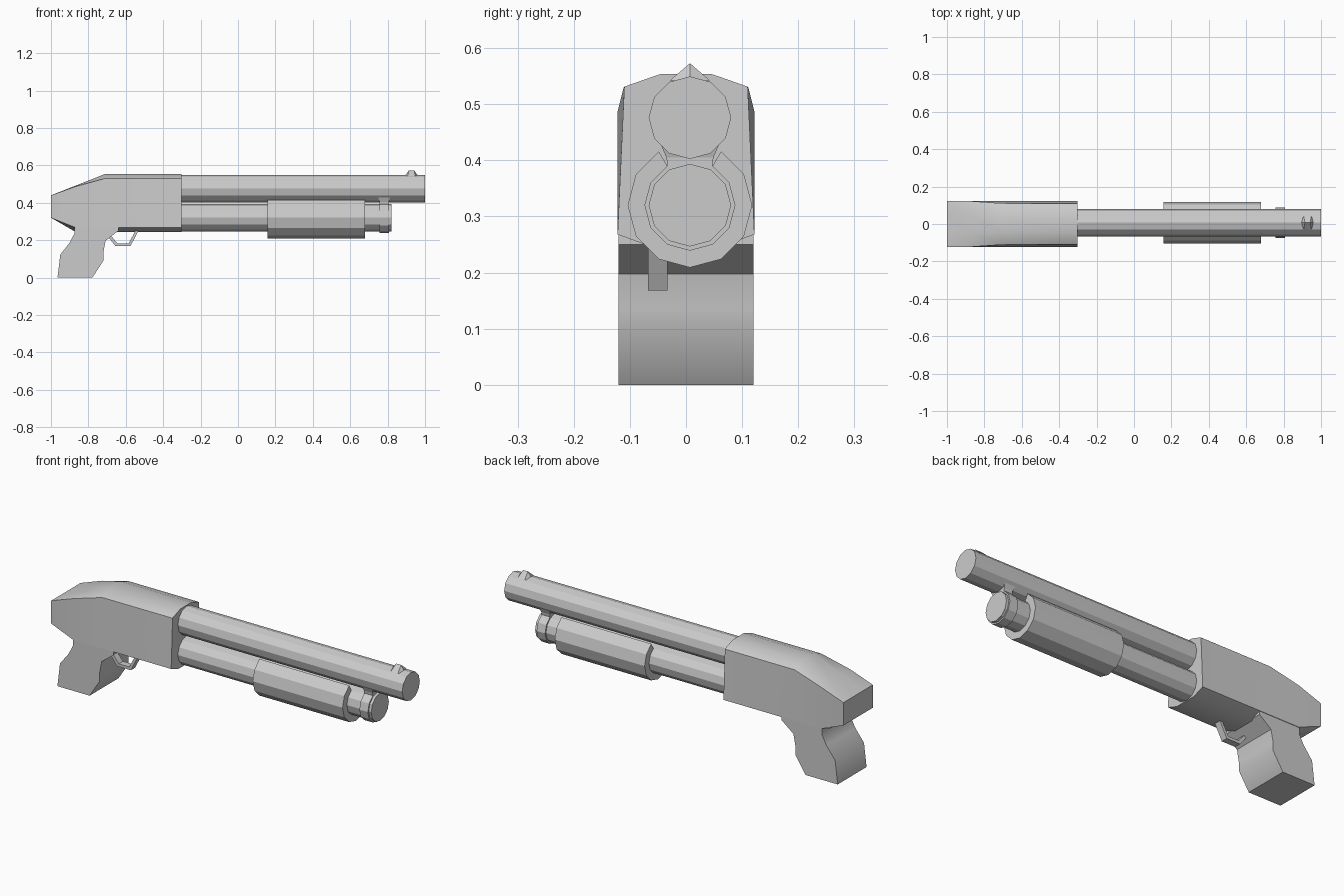
import bpy
import bmesh
from math import sin, cos, radians

if "Cube" in bpy.data.objects:
    bpy.data.objects.remove(bpy.data.objects["Cube"])

CY = 0.007            # y centre of barrel and tube
BARREL_Z, TUBE_Z = 0.476, 0.32


def loft(name, rings, smooth=None):
    """Skin a list of equal-length point rings and cap both ends."""
    bm = bmesh.new()
    loops = [[bm.verts.new(p) for p in ring] for ring in rings]
    n = len(loops[0])
    for a, b in zip(loops, loops[1:]):
        for i in range(n):
            j = (i + 1) % n
            bm.faces.new((a[i], a[j], b[j], b[i]))
    bm.faces.new(loops[0])
    bm.faces.new(loops[-1])
    bmesh.ops.remove_doubles(bm, verts=bm.verts, dist=1e-5)
    bmesh.ops.recalc_face_normals(bm, faces=bm.faces)
    mesh = bpy.data.meshes.new(name)
    bm.to_mesh(mesh)
    bm.free()
    obj = bpy.data.objects.new(name, mesh)
    bpy.context.collection.objects.link(obj)
    if smooth:
        bpy.ops.object.select_all(action='DESELECT')
        obj.select_set(True)
        bpy.context.view_layer.objects.active = obj
        bpy.ops.object.shade_smooth_by_angle(angle=radians(smooth))
    return obj


def arc(x, z, r, angles):
    return [(x, CY + r * cos(radians(a)), z + r * sin(radians(a))) for a in angles]


def tube(name, z, r, x0, x1):
    full = range(0, 360, 30)
    return loft(name, [arc(x, z, r, full) for x in (x0, x1)])


def mirrored(x, half):
    """Close a half section (y, z) listed bottom to top by mirroring it."""
    return [(x, y, z) for y, z in half] + [(x, -y, z) for y, z in reversed(half)]


# Receiver: chamfered body tapering to a square butt
W = 0.122
loft("receiver", [
    mirrored(-1.0, [(0.06, 0.32), (W, 0.32), (W, 0.44), (0.108, 0.44), (0.045, 0.44)]),
    mirrored(-0.87, [(0.06, 0.245), (W, 0.268), (W, 0.486), (0.115, 0.489), (0.045, 0.491)]),
    mirrored(-0.71, [(0.06, 0.245), (W, 0.268), (0.111, 0.53), (0.108, 0.532), (0.045, 0.554)]),
    mirrored(-0.303, [(0.06, 0.245), (W, 0.268), (0.11, 0.53), (0.108, 0.532), (0.045, 0.554)]),
], smooth=25)

# Pistol grip: side profile extruded across the width
grip = [(-0.875, 0.27), (-0.875, 0.235), (-0.90, 0.187), (-0.95, 0.123), (-0.965, 0),
        (-0.778, 0), (-0.72, 0.09), (-0.72, 0.134), (-0.708, 0.197), (-0.64, 0.25),
        (-0.64, 0.27)]
loft("grip", [[(x, y, z) for x, z in grip] for y in (-0.12, 0.12)], smooth=40)

# Trigger guard: thin bent strip
guard = [(-0.70, 0.225), (-0.655, 0.168), (-0.575, 0.168), (-0.53, 0.255),
         (-0.546, 0.255), (-0.584, 0.183), (-0.645, 0.183), (-0.69, 0.238)]
loft("trigger_guard", [[(x, y, z) for x, z in guard] for y in (-0.068, -0.033)])

# Barrel, magazine tube and tube clamp ring
tube("barrel", BARREL_Z, 0.0735, -0.32, 1.0)
tube("magazine_tube", TUBE_Z, 0.0735, -0.32, 0.82)
tube("clamp_ring", TUBE_Z, 0.081, 0.757, 0.806)

# Pump: thick shell around the tube, open along the top
angles = range(120, 421, 30)
loft("pump", [arc(x, TUBE_Z, 0.111, angles) + arc(x, TUBE_Z, 0.075, reversed(angles))
              for x in (0.158, 0.68)])

# Barrel clamp: tapered block between barrel and ring
loft("barrel_clamp", [
    [(x, CY + y, z) for x, y in ((x0, -h), (x1, -h), (x1, h), (x0, h))]
    for x0, x1, h, z in ((0.757, 0.806, 0.038, 0.38), (0.757, 0.806, 0.042, 0.405),
                         (0.745, 0.815, 0.056, 0.438))])

# Front sight: small ridge with pointed ends
base = [(0.89, 0), (0.907, -0.036), (0.948, -0.036), (0.964, 0), (0.948, 0.036), (0.907, 0.036)]
ridge = [(0.914, 0), (0.914, 0), (0.942, 0), (0.942, 0), (0.942, 0), (0.914, 0)]
bm = bmesh.new()
for x, y in base:
    bm.verts.new((x, CY + y, 0.542))
for x in (0.914, 0.942):
    bm.verts.new((x, CY, 0.573))
bmesh.ops.convex_hull(bm, input=bm.verts)
sight_mesh = bpy.data.meshes.new("front_sight")
bm.to_mesh(sight_mesh)
bm.free()
bpy.context.collection.objects.link(bpy.data.objects.new("front_sight", sight_mesh))
